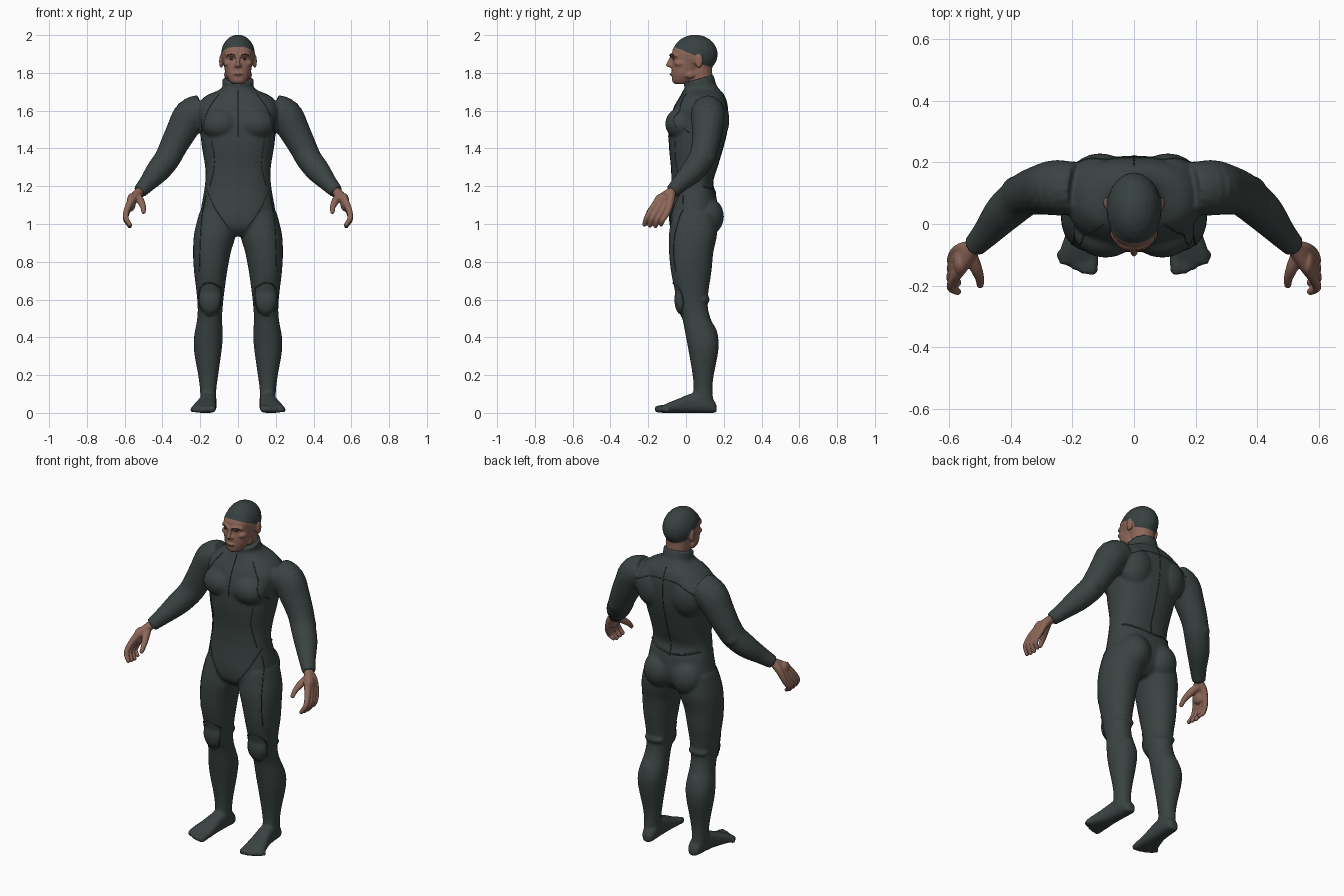
import bpy, bmesh, math
from mathutils import Vector, Matrix
from mathutils.bvhtree import BVHTree

cube = bpy.data.objects.get("Cube")
if cube:
    bpy.data.objects.remove(cube)


def material(name, *rgb):
    m = bpy.data.materials.new(name)
    m.use_nodes = True
    m.diffuse_color = (*rgb, 1)
    m.node_tree.nodes["Principled BSDF"].inputs["Base Color"].default_value = (*rgb, 1)
    return m


SUIT = material("suit dark green grey", .043, .056, .054)
SEAM = material("seam charcoal", .022, .028, .027)
SKIN = material("skin brown", .27, .135, .1)
LINE = material("dark skin", .1, .045, .035)
HAIR = material("hair charcoal", .04, .052, .052)
EYE = material("eye dark brown", .05, .03, .025)


def smooth_rows(rows, steps=5):
    """Catmull-Rom interpolation of rows of numbers."""
    out = []
    for i in range(len(rows) - 1):
        a, b, c, d = (rows[max(0, min(len(rows) - 1, i + k))] for k in (-1, 0, 1, 2))
        for s in range(steps):
            t = s / steps
            out.append([q + t / 2 * (r - p + t * (2*p - 5*q + 4*r - e + t * (3*(q - r) + e - p)))
                        for p, q, r, e in zip(a, b, c, d)])
    return out + [list(rows[-1])]


def circle(n=28, power=1.0):
    """Unit circle, squared off when power is below one."""
    for k in range(n):
        a = math.tau * k / n
        yield tuple(math.copysign(abs(f) ** power, f) for f in (math.cos(a), math.sin(a)))


def skin_rings(bm, rings):
    loops = [[bm.verts.new(p) for p in ring] for ring in rings]
    n = len(loops[0])
    for a, b in zip(loops, loops[1:]):
        for k in range(n):
            bm.faces.new((a[k], a[(k + 1) % n], b[(k + 1) % n], b[k]))
    bm.faces.new(loops[0])
    bm.faces.new(loops[-1])


def trunk(bm, rows, power=.85):
    """Level sections: height, centre x, half width, front y, back y."""
    skin_rings(bm, [[(x + w * c, (f + b) / 2 + (b - f) / 2 * s, z) for c, s in circle(power=power)]
                    for z, x, w, f, b in smooth_rows(rows)])


def ball(bm, centre, radii):
    m = Matrix.Translation(centre) @ Matrix.Diagonal((*radii, 1))
    bmesh.ops.create_uvsphere(bm, u_segments=20, v_segments=14, radius=1, matrix=m)


def limb(bm, rows, rounded=True):
    """Round tube through x, y, z, radius."""
    rows = smooth_rows(rows)
    pts = [Vector(r[:3]) for r in rows]
    rings = []
    for i, p in enumerate(pts):
        t = (pts[min(i + 1, len(pts) - 1)] - pts[max(i - 1, 0)]).normalized()
        u = t.cross(Vector((.6, .5, -.6))).normalized()
        v = t.cross(u)
        rings.append([p + rows[i][3] * (u * c + v * s) for c, s in circle(16)])
    skin_rings(bm, rings)
    if rounded:
        for i in (0, -1):
            ball(bm, pts[i], [rows[i][3]] * 3)


def mirror_x(bm):
    copy = bmesh.ops.duplicate(bm, geom=bm.verts[:] + bm.edges[:] + bm.faces[:])["geom"]
    for v in copy:
        if isinstance(v, bmesh.types.BMVert):
            v.co.x *= -1


def fuse(name, bm, voxel, relax, *mats):
    """Blend all overlapping volumes into one smooth surface."""
    bmesh.ops.recalc_face_normals(bm, faces=bm.faces)
    me = bpy.data.meshes.new(name)
    bm.to_mesh(me)
    bm.free()
    ob = bpy.data.objects.new(name, me)
    bpy.context.collection.objects.link(ob)
    r = ob.modifiers.new("fuse", "REMESH")
    r.mode, r.voxel_size = "VOXEL", voxel
    s = ob.modifiers.new("relax", "SMOOTH")
    s.factor, s.iterations = .5, relax
    deps = bpy.context.evaluated_depsgraph_get()
    ob.data = bpy.data.meshes.new_from_object(ob.evaluated_get(deps))
    ob.modifiers.clear()
    ob.data.materials.clear()
    for m in mats:
        ob.data.materials.append(m)
    ob.data.shade_smooth()
    return ob


def tree(ob):
    bm = bmesh.new()
    bm.from_mesh(ob.data)
    t = BVHTree.FromBMesh(bm)
    bm.free()
    return t


def seam(name, surface, path, mat, front=True, thick=.0025, mirrored=True):
    """Thin cord laid on the surface along x, z points."""
    side = -1 if front else 1
    for sx in ((1, -1) if mirrored else (1,)):
        pts = []
        for x, z in smooth_rows(path, 12):
            hit = surface.ray_cast(Vector((sx * x, side, z)), Vector((0, -side, 0)))[0]
            if hit:
                pts.append(hit)
        cu = bpy.data.curves.new(name, "CURVE")
        cu.dimensions, cu.bevel_depth, cu.bevel_resolution = "3D", thick, 1
        sp = cu.splines.new("POLY")
        sp.points.add(len(pts) - 1)
        for q, p in zip(sp.points, pts):
            q.co = (*p, 1)
        cu.materials.append(mat)
        bpy.context.collection.objects.link(bpy.data.objects.new(name, cu))


# Suit: left leg, foot, arm and muscles, then mirrored
bm = bmesh.new()
trunk(bm, [(1.06, .115, .09, -.07, .16), (.95, .122, .11, -.09, .165), (.85, .138, .1, -.09, .145),
           (.75, .145, .088, -.08, .135), (.65, .146, .075, -.06, .12), (.57, .147, .067, -.045, .115),
           (.5, .15, .066, -.02, .13), (.4, .157, .076, 0, .17), (.32, .16, .072, .015, .17),
           (.2, .158, .053, .035, .147), (.12, .158, .043, .04, .14), (.03, .158, .04, .03, .15)], .92)
foot = [(.162, .152, .02, .04), (.14, .152, .037, .075), (.08, .156, .043, .11), (.02, .161, .046, .1),
        (-.04, .17, .055, .075), (-.09, .178, .064, .055), (-.13, .184, .06, .036)]
skin_rings(bm, [[(x + w * c, y, h / 2 * (1 + s)) for c, s in circle(power=.75)]
                for y, x, w, h in smooth_rows(foot)])
for i in range(5):
    x, r = .134 + .026 * i, .02 - .0015 * i
    limb(bm, [(x, -.1, r + .006, r), (x + .003, -.148 + .003 * i * i, r, r)])
limb(bm, [(.19, .115, 1.6, .085), (.25, .118, 1.575, .092), (.3, .112, 1.49, .082), (.345, .1, 1.405, .073),
          (.375, .08, 1.345, .069), (.425, .035, 1.28, .064), (.48, -.03, 1.215, .047),
          (.522, -.075, 1.17, .037)], False)
ball(bm, (.092, -.025, 1.53), (.105, .085, .085))      # chest
ball(bm, (.09, .105, 1.04), (.095, .096, .105))        # seat
ball(bm, (.11, .14, 1.55), (.105, .09, .13))           # shoulder blade
ball(bm, (.147, -.024, .6), (.06, .038, .08))          # knee pad
ball(bm, (.145, .09, .6), (.062, .036, .025))          # back knee fold
ball(bm, (.155, .11, .38), (.062, .062, .11))          # calf
ball(bm, (.38, .098, 1.35), (.055, .06, .05))          # elbow
mirror_x(bm)
trunk(bm, [(1.74, 0, .07, 0, .155), (1.71, 0, .1, -.012, .18), (1.675, 0, .175, -.03, .205),
           (1.62, 0, .215, -.062, .22), (1.55, 0, .21, -.085, .222), (1.48, 0, .2, -.092, .215),
           (1.4, 0, .19, -.09, .195), (1.3, 0, .174, -.08, .165), (1.22, 0, .174, -.078, .142),
           (1.15, 0, .184, -.082, .16), (1.05, 0, .2, -.09, .17), (.98, 0, .19, -.082, .15),
           (.935, 0, .09, -.04, .1)])
limb(bm, [(0, .087, 1.69, .088), (0, .078, 1.725, .083), (0, .066, 1.768, .084)], False)  # collar
suit = fuse("body_suit", bm, .008, 5, SUIT)

# Suit seams
cloth = tree(suit)
seam("front_zip", cloth, [(0, 1.71), (0, 1.6), (0, 1.46)], SEAM, mirrored=False)
seam("chest_seam", cloth, [(.1, 1.69), (.16, 1.6), (.195, 1.48)], SUIT)
seam("waist_seam", cloth, [(.14, 1.44), (.125, 1.32), (.15, 1.2)], SUIT)
seam("hip_seam", cloth, [(.17, 1.19), (.12, 1.08), (.05, .98)], SUIT)
seam("thigh_seam", cloth, [(.17, 1.15), (.195, 1), (.205, .75)], SEAM)
seam("knee_pad_edge", cloth, [(.09, .66), (.147, .69), (.2, .66), (.2, .56), (.147, .51), (.1, .56),
                             (.09, .66)], SUIT, thick=.004)
seam("spine_seam", cloth, [(0, 1.7), (0, 1.45), (0, 1.16)], SEAM, False, mirrored=False)
seam("back_belt", cloth, [(0, 1.17), (.08, 1.18), (.16, 1.2)], SUIT, False, .005)
seam("yoke_seam", cloth, [(0, 1.64), (.1, 1.63), (.2, 1.58)], SUIT, False)

# Hands: palm, four fingers, thumb
bm = bmesh.new()
ball(bm, (.565, -.125, 1.115), (.024, .045, .048))
for i in range(4):
    y, r = .028 * i, .0155 - .001 * abs(i - 1)
    limb(bm, [(.523, -.078, 1.17, .025), (.56, -.14 + y * .7, 1.13, .021),
              (.586, -.18 + y, 1.08 - y / 6, r + .002), (.594, -.207 + y, 1.035 - y / 6, r),
              (.573, -.22 + y * 1.05, .997 - .004 * (i % 3), r - .003)])
limb(bm, [(.535, -.09, 1.15, .022), (.515, -.14, 1.12, .02), (.502, -.175, 1.09, .015),
          (.5, -.197, 1.065, .012)])
mirror_x(bm)
fuse("hands", bm, .004, 3, SKIN)

# Head: paired features, then skull, face, nose and neck
bm = bmesh.new()
limb(bm, [(.014, -.077, 1.892, .01), (.035, -.07, 1.896, .01), (.058, -.05, 1.892, .01)])  # brow
limb(bm, [(.005, -.083, 1.838, .01), (.012, -.079, 1.838, .009)])                          # nostril
limb(bm, [(0, -.08, 1.793, .008), (.022, -.073, 1.793, .006)])                             # lips
ball(bm, (.052, -.03, 1.85), (.025, .032, .02))                                            # cheek
ball(bm, (.058, .02, 1.79), (.016, .03, .02))                                              # jaw
ball(bm, (.089, .068, 1.862), (.011, .021, .037))                                          # ear
mirror_x(bm)
ball(bm, (0, .048, 1.898), (.09, .12, .104))
trunk(bm, [(1.74, 0, .03, -.055, 0), (1.755, 0, .045, -.072, .03), (1.79, 0, .064, -.075, .06),
           (1.83, 0, .073, -.076, .09), (1.87, 0, .078, -.071, .1), (1.92, 0, .078, -.072, .1),
           (1.96, 0, .06, -.045, .1)], .88)
limb(bm, [(0, -.075, 1.885, .01), (0, -.088, 1.855, .011), (0, -.094, 1.842, .012)])
limb(bm, [(0, .082, 1.7, .066), (0, .076, 1.77, .065), (0, .07, 1.84, .07)])
head = fuse("head", bm, .005, 4, SKIN, HAIR)

# Hairline: cut along three planes, colour what lies above them
bm = bmesh.new()
bm.from_mesh(head.data)
planes = [(Vector((0, 0, 1.912)), Vector((0, .42, 1))), (Vector((0, .09, 0)), Vector((0, 1, 0))),
          (Vector((0, .12, 1.835)), Vector((0, .3, 1)))]
for co, no in planes:
    bmesh.ops.bisect_plane(bm, geom=bm.verts[:] + bm.edges[:] + bm.faces[:], plane_co=co, plane_no=no)
for f in bm.faces:
    c = f.calc_center_median()
    top, rear, nape = ((c - co).dot(no) > 0 for co, no in planes)
    ear = abs(c.x) > .09 and c.z < 1.9
    f.material_index = int((top or (rear and nape)) and not ear)
bm.to_mesh(head.data)
bm.free()

# Face lines and eyes
face = tree(head)
seam("eyebrow", face, [(.016, 1.893), (.036, 1.899), (.056, 1.893)], LINE, thick=.0035)
seam("mouth_line", face, [(0, 1.793), (.012, 1.794), (.024, 1.792)], LINE, thick=.002)
for sx in (1, -1):
    hit = face.ray_cast(Vector((sx * .033, -1, 1.874)), Vector((0, 1, 0)))[0]
    bm = bmesh.new()
    ball(bm, hit, (.013, .003, .005))
    me = bpy.data.meshes.new("eye")
    bm.to_mesh(me)
    bm.free()
    me.materials.append(EYE)
    me.shade_smooth()
    bpy.context.collection.objects.link(bpy.data.objects.new("eye", me))
